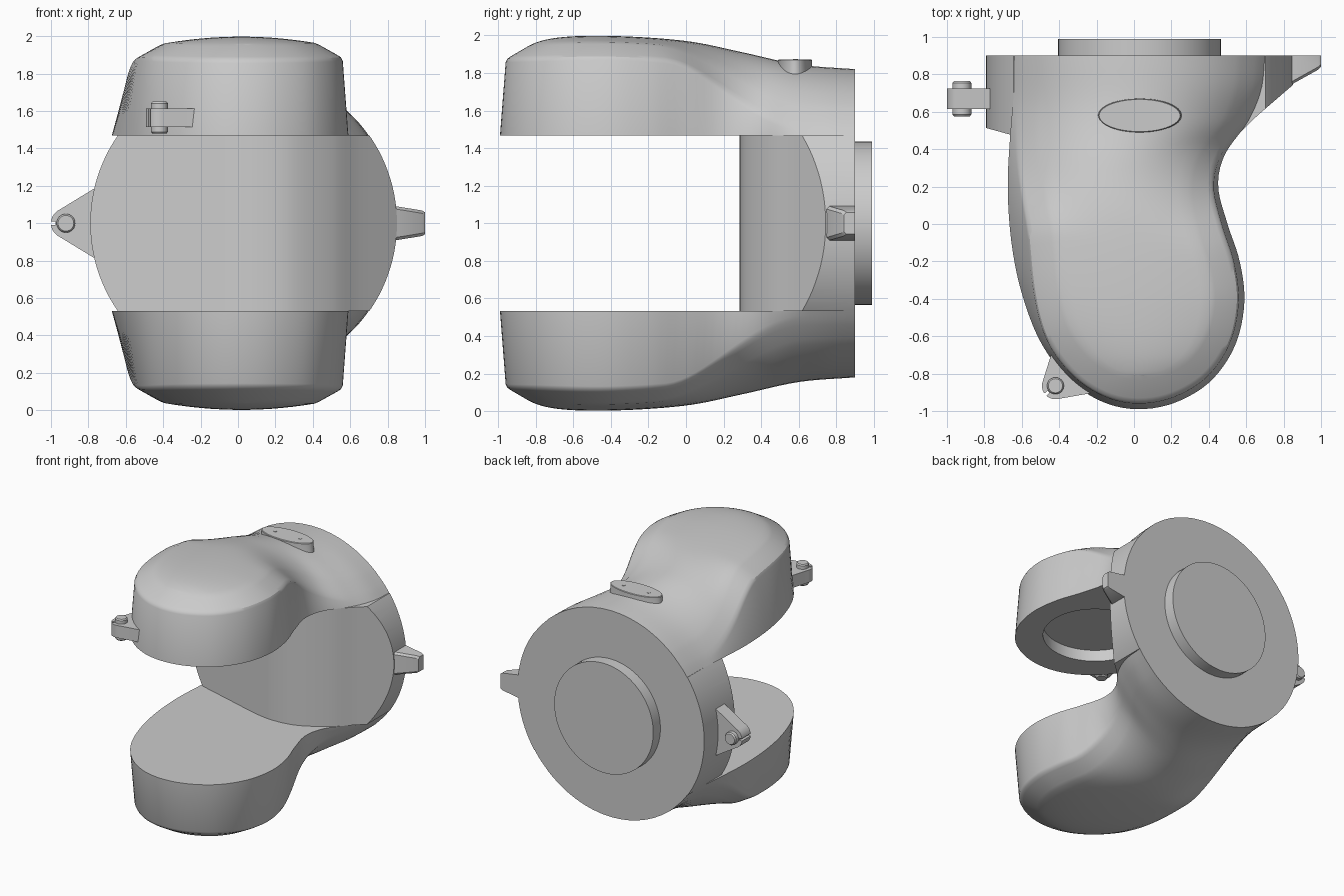
import bpy, bmesh, math
from mathutils import Vector, Matrix

if "Cube" in bpy.data.objects:
    bpy.data.objects.remove(bpy.data.objects["Cube"])

CX, R, BASE = 0.03, 0.82, 1.468   # flange centre, flange radius, inner face height


def make(name, bm, angle=30):
    bmesh.ops.remove_doubles(bm, verts=bm.verts, dist=1e-4)
    bmesh.ops.recalc_face_normals(bm, faces=bm.faces)
    me = bpy.data.meshes.new(name)
    bm.to_mesh(me)
    bm.free()
    ob = bpy.data.objects.new(name, me)
    bpy.context.collection.objects.link(ob)
    smooth(ob, angle)
    return ob


def smooth(ob, angle=30):
    bpy.ops.object.select_all(action='DESELECT')
    ob.select_set(True)
    bpy.context.view_layer.objects.active = ob
    bpy.ops.object.shade_smooth_by_angle(angle=math.radians(angle))


def loft(name, rings, angle=30):
    bm = bmesh.new()
    rows = [[bm.verts.new(p) for p in r] for r in rings]
    n = len(rows[0])
    for a, b in zip(rows, rows[1:]):
        for i in range(n):
            bm.faces.new((a[i], a[(i + 1) % n], b[(i + 1) % n], b[i]))
    bm.faces.new(rows[0])
    bm.faces.new(rows[-1])
    return make(name, bm, angle)


def prism(name, pts, z0, z1, m=Matrix()):
    return loft(name, [[m @ Vector((x, y, z)) for x, y in pts] for z in (z0, z1)])


def ellipse(cx, cy, rx, ry, n=48):
    return [(cx + rx * math.cos(2 * math.pi * i / n), cy + ry * math.sin(2 * math.pi * i / n))
            for i in range(n)]


def boolean(ob, cutter, op):
    cutter.hide_render = True
    mod = ob.modifiers.new(op, 'BOOLEAN')
    mod.operation, mod.object, mod.solver = op, cutter, 'EXACT'
    bpy.ops.object.select_all(action='DESELECT')
    bpy.context.view_layer.objects.active = ob
    ob.select_set(True)
    bpy.ops.object.modifier_apply(modifier=mod.name)
    bpy.data.objects.remove(cutter)
    smooth(ob)


def spline(pts, steps=12):
    p = [Vector(q) for q in pts]
    p = [2 * p[0] - p[1]] + p + [2 * p[-1] - p[-2]]
    out = []
    for i in range(1, len(p) - 2):
        a, b, c, d = p[i - 1:i + 3]
        for k in range(steps):
            t = k / steps
            out.append(0.5 * (2 * b + (c - a) * t + (2 * a - 5 * b + 4 * c - d) * t * t
                              + (3 * b - a - 3 * c + d) * t ** 3))
    return out + [p[-2]]


def resample(pts, n):
    d = [0]
    for a, b in zip(pts, pts[1:]):
        d.append(d[-1] + (b - a).length)
    out, k = [], 0
    for i in range(n + 1):
        s = d[-1] * i / n
        while k < len(d) - 2 and d[k + 1] < s:
            k += 1
        out.append(pts[k].lerp(pts[k + 1], (s - d[k]) / (d[k + 1] - d[k])))
    return out


def ease(y, a, b):
    t = min(1, max(0, (y - a) / (b - a)))
    return t * t * (3 - 2 * t)


# Fork arm: plan outline, crown height along y, and blend into the round flange
LEFT = [(-.64, .9), (-.643, .7), (-.66, .5), (-.675, .2), (-.655, -.1), (-.6, -.37), (-.5, -.63),
        (-.35, -.83), (-.17, -.95)]
TIP = (.02, -.99)
RIGHT = [(.22, -.955), (.41, -.84), (.54, -.65), (.59, -.42), (.565, -.2), (.5, 0),
         (.45, .2), (.485, .37), (.61, .55), (.68, .72), (.70, .9)]
CROWN = spline([(-1, 1.985), (-.8, 1.99), (-.4, 1.997), (0, 1.97), (.3, 1.91), (.6, 1.845), (.9, 1.82)])
N, MID = 56, 14
curve = spline(LEFT + [TIP] + RIGHT)
cut = len(LEFT) * 12
left = resample(curve[:cut + 1][::-1], N)
right = resample(curve[cut:], N)
for p in (left[-1], right[-1]):
    p.y = .9


def crown(y):
    for a, b in zip(CROWN, CROWN[1:]):
        if y <= b.x:
            return a.y + (b.y - a.y) * max(0, (y - a.x) / (b.x - a.x))
    return CROWN[-1].y


def inward(side, j, sign):
    if j == 0:
        return Vector((0, 1))
    t = side[min(j + 1, N)] - side[j - 1]
    return Vector((-t.y, t.x)).normalized() * sign


# edge steps: inset, drop below crown (None = inner face), angle on the flange circle
EDGE = [(0, None, 34.8), (.03, .13, 36.5), (.04, .11, 38.5), (.06, .097, 41),
        (.155, .044, 48), (.18, .033, 51)]
S0 = math.sin(math.radians(EDGE[0][2]))
C0 = math.cos(math.radians(EDGE[0][2]))


def section(j):
    l, r = left[j], right[j]
    nl, nr = inward(left, j, -1), inward(right, j, 1)

    def mix(p, drop, deg, y0):
        z = BASE if drop is None else crown(p.y) - drop
        a = math.radians(deg)
        c = l.lerp(r, (1 - math.cos(a) / C0) / 2)
        cz = BASE + (math.sin(a) - S0) / (1 - S0) * (crown(c.y) - BASE)
        return Vector((p.x, p.y, z)).lerp(Vector((c.x, c.y, cz)), ease(y0, -.1, .65))

    # the left wall leans in more towards the middle of the arm
    lean = .06 * ease(l.y, -.75, -.05)
    pts = [mix(l + nl * (i + (lean if d else 0)), d, a, l.y) for i, d, a in EDGE]
    a, b = l + nl * (.18 + lean), r + nr * .18
    full = ease((b - a).length, 0, .75)
    for k in range(1, MID):
        t = k / MID
        pts.append(mix(a.lerp(b, t), .033 * (1 - full * (1 - (2 * t - 1) ** 2)), 51 + 78 * t,
                       l.y + (r.y - l.y) * t))
    return pts + [mix(r + nr * i, d, 180 - a, r.y) for i, d, a in reversed(EDGE)]


rings = [section(j) for j in range(N + 1)]
upper = loft("upper_fork_arm", rings, 35)
loft("lower_fork_arm", [[Vector((p.x, p.y, 2 - p.z)) for p in r] for r in rings], 35)

# Round joint recess in the upper arm's inner face
boolean(upper, prism("joint_cutter", ellipse(.03, -.4, .375, .375, 64), 1.3, BASE + .09), 'DIFFERENCE')

# Hub between the arms: flange cylinder trimmed by the curved slot wall
ALONG_Y = Matrix(((1, 0, 0, 0), (0, 0, 1, 0), (0, 1, 0, 0), (0, 0, 0, 1)))
hub = prism("hub", ellipse(CX, 1, R, R, 128), .1, .9, ALONG_Y)
wall = spline([(-1, .57), (-.67, .48), (-.3, .375), (-.05, .305), (.12, .285), (.3, .315), (.5, .43),
               (.65, .57), (.84, .735), (1.1, .96)], 6)
boolean(hub, prism("slot_wall_cutter", [tuple(p) for p in wall] + [(1.1, 1.2), (-1, 1.2)],
                   2 - BASE, BASE), 'INTERSECT')

# Mounting boss on the back
prism("rear_boss", ellipse(CX, 1, .435, .435, 96), .88, .99, ALONG_Y)

# Oval button with two small screw heads
loft("oval_button", [[(x, y, z) for x, y in ellipse(.03, .58, .22 - i, .09 - i, 64)]
                     for z, i in ((1.74, -.01), (1.84, 0), (1.868, 0), (1.872, .004))])
for i, x in enumerate((-.08, .14)):
    prism("button_screw_%d" % i, ellipse(x, .583, .014, .014, 16), 1.85, 1.875)

# Stop lug on the right of the flange
loft("stop_lug", [[(x, y0, 1 - h + .015), (x, y0 + .015, 1 - h), (x, .9, 1 - h),
                   (x, .9, 1 + h), (x, y0 + .015, 1 + h), (x, y0, 1 + h - .015)]
                  for x, y0, h in ((.78, .72, .097), (.85, .75, .09), (.985, .825, .068), (1.0, .84, .058))])


# Cable lugs: rounded triangle with a notch and a through pin
def cable_lug(name, centre, u, w, scale):
    u, w = Vector(u).normalized(), Vector(w)
    v = w.cross(u)
    m = Matrix.Translation(centre) @ Matrix((u, v, w)).transposed().to_4x4() @ Matrix.Scale(scale, 4)
    arc = [(.08 * math.cos(math.radians(a)), .08 * math.sin(math.radians(a)))
           for a in range(-62, 63, 4)]
    notch = [(.055, -.008), (.055, .008)]
    tip = [p for p in arc if p[1] < -.009] + [(.079, -.009)] + notch + [(.079, .009)] \
        + [p for p in arc if p[1] > .009]
    prism(name, [(-.15, -.185)] + tip + [(-.15, .185)], -.055, .055, m)
    loft(name + "_pin", [[m @ Vector((x, y, z)) for x, y in ellipse(0, 0, r, r, 32)]
                         for z, r in ((-.095, .042), (-.085, .05), (.085, .05), (.095, .042))])


cable_lug("side_cable_lug", (-.92, .67, 1), (-1, 0, 0), (0, 1, 0), 1)
cable_lug("front_cable_lug", (-.42, -.865, 1.565), (-.75, -.66, 0), (0, 0, 1), .9)
